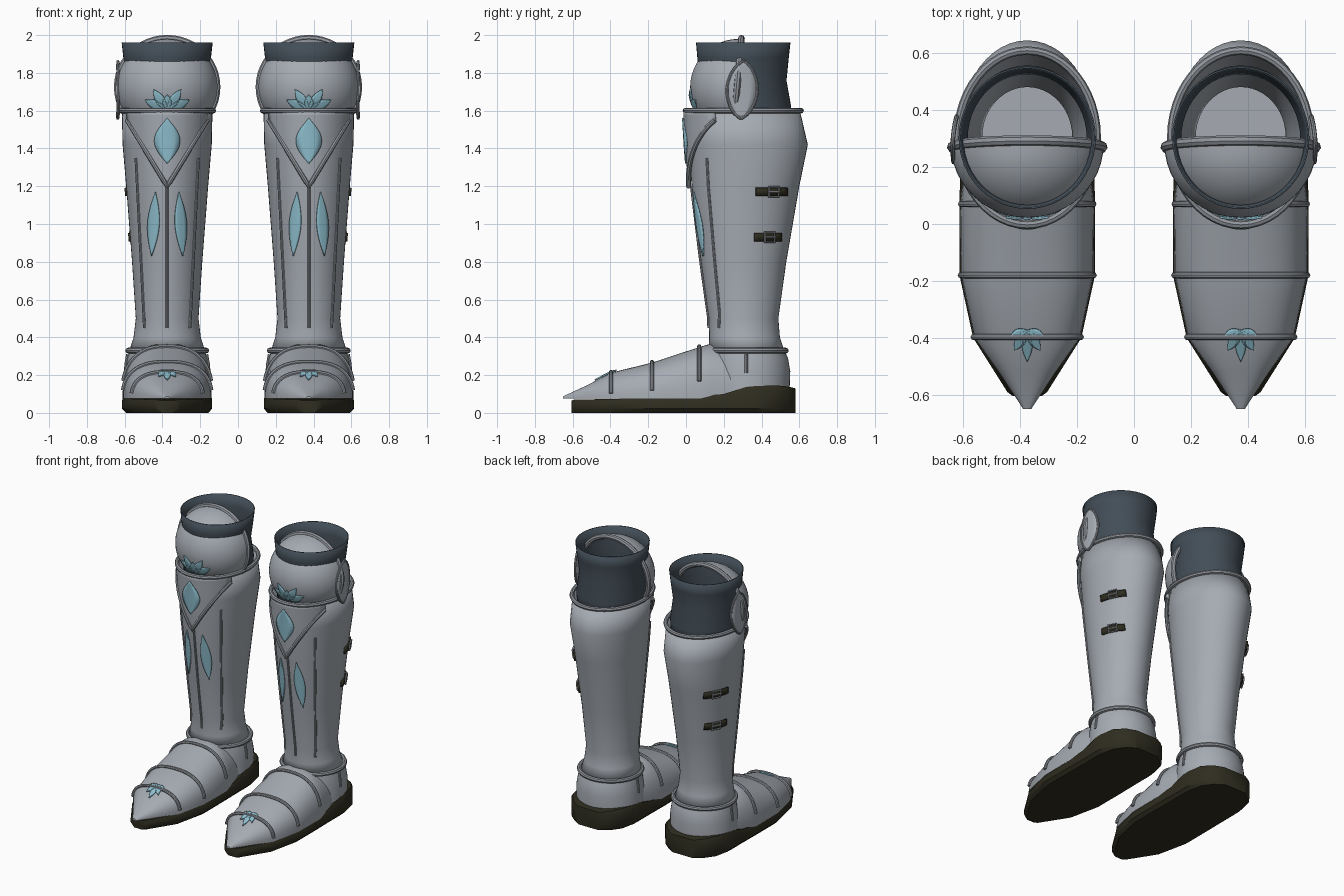
import bpy, bmesh, math
from mathutils import Vector
from math import sin, cos, pi, sqrt, radians

cube = bpy.data.objects.get("Cube")
if cube:
    bpy.data.objects.remove(cube, do_unlink=True)

LEG_X = 0.375  # distance of each boot from the middle


def material(name, r, g, b):
    m = bpy.data.materials.new(name)
    m.use_nodes = True
    m.diffuse_color = (r, g, b, 1)
    m.node_tree.nodes["Principled BSDF"].inputs["Base Color"].default_value = (r, g, b, 1)
    return m


STEEL = material("steel", 0.38, 0.41, 0.45)
TRIM = material("steel trim", 0.29, 0.31, 0.34)
LINER = material("dark slate lining", 0.055, 0.075, 0.095)
LEATHER = material("dark leather", 0.028, 0.026, 0.014)
BLUE = material("pale blue inlay", 0.27, 0.52, 0.62)


def finish(name, bm, mat, thick=0, offset=-1):
    """Shift a part onto its leg and mirror it to the other one."""
    bmesh.ops.recalc_face_normals(bm, faces=bm.faces)
    bmesh.ops.translate(bm, verts=bm.verts, vec=(LEG_X, 0, 0))
    me = bpy.data.meshes.new(name)
    bm.to_mesh(me)
    bm.free()
    me.materials.append(mat)
    me.shade_smooth()
    me.set_sharp_from_angle(angle=radians(38))
    ob = bpy.data.objects.new(name, me)
    bpy.context.collection.objects.link(ob)
    if thick:
        s = ob.modifiers.new("thickness", "SOLIDIFY")
        s.thickness, s.offset = thick, offset
    m = ob.modifiers.new("other leg", "MIRROR")
    m.use_mirror_merge = False
    return ob


def loft(name, rings, mat, cyclic=True, caps=(False, False), thick=0, offset=-1):
    bm = bmesh.new()
    rows = [[bm.verts.new(p) for p in ring] for ring in rings]
    n = len(rows[0])
    for a, b in zip(rows, rows[1:]):
        for i in range(n if cyclic else n - 1):
            j = (i + 1) % n
            bm.faces.new((a[i], a[j], b[j], b[i]))
    for cap, row in zip(caps, (rows[0], rows[-1])):
        if cap:
            bm.faces.new(row)
    bmesh.ops.remove_doubles(bm, verts=bm.verts, dist=1e-5)
    return finish(name, bm, mat, thick, offset)


def tube(name, pts, r, mat=TRIM, cyclic=False):
    cu = bpy.data.curves.new(name, "CURVE")
    cu.dimensions, cu.bevel_depth, cu.bevel_resolution = "3D", r, 2
    cu.use_fill_caps = True
    sp = cu.splines.new("POLY")
    sp.points.add(len(pts) - 1)
    for q, p in zip(sp.points, pts):
        q.co = (*p, 1)
    sp.use_cyclic_u = cyclic
    tmp = bpy.data.objects.new(name, cu)
    me = tmp.to_mesh()
    bm = bmesh.new()
    bm.from_mesh(me)
    tmp.to_mesh_clear()
    bpy.data.objects.remove(tmp)
    bpy.data.curves.remove(cu)
    return finish(name, bm, mat)


def oval(z, cy, rx, ry, n=48):
    return [(rx * cos(2 * pi * i / n), cy + ry * sin(2 * pi * i / n), z) for i in range(n)]


def lerp_table(table, key):
    for a, b in zip(table, table[1:]):
        if key <= b[0]:
            break
    t = (key - a[0]) / (b[0] - a[0])
    return [p + (q - p) * t for p, q in zip(a, b)][1:]


# Surfaces that the decorations follow
SHIN = [(.33, .32, .2, .2), (.4, .31, .178, .187), (.5, .305, .166, .184), (.8, .305, .186, .226),
        (1.2, .315, .217, .285), (1.42, .329, .236, .316), (1.6, .303, .24, .3)]
FOOT = [(-.65, .014, .088), (-.52, .1, .148), (-.4, .185, .212), (-.18, .232, .266),
        (.07, .235, .348), (.13, .228, .366), (.2, .215, .34), (.3, .2, .33)]
FOOT_Z, POW = .075, .8


def on_shin(x, z, off=0.0):
    cy, rx, ry = lerp_table(SHIN, z)
    return Vector((x, cy - ry * sqrt(max(0, 1 - (x / rx) ** 2)) - off, z))


def on_shin_side(y, z, off=0.0):
    cy, rx, ry = lerp_table(SHIN, z)
    return Vector((rx * sqrt(1 - ((y - cy) / ry) ** 2) + off, y, z))


def on_knee(x, z, off=0.0):
    d = max(0, 1 - (x / .268) ** 2 - ((z - 1.725) / .255) ** 2)
    return Vector((x, .28 - .258 * sqrt(d) - off, z))


def on_foot(x, y, off=0.0):
    w, h = lerp_table(FOOT, y)
    c = min(1, abs(x) / w) ** (1 / POW)
    return Vector((x, y, FOOT_Z + (h - FOOT_Z) * (1 - c * c) ** (POW / 2) + off))


def on_wing(y, z, off=0.0):
    return Vector((.262 - 1.2 * (y - .27) ** 2 + off, y, z))


def leaf(name, p0, p1, half, surf, off=.006, mat=BLUE, power=1.0, n=14):
    """Leaf-shaped plate from tip p0 to tip p1 lying on a surface."""
    p0, p1 = Vector(p0), Vector(p1)
    d = (p1 - p0).normalized()
    side = Vector((-d.y, d.x))
    rows = []
    for i in range(n + 1):
        t = i / n
        w = half * max(.01, sin(pi * t)) ** power
        rows.append([surf(*(p0.lerp(p1, t) + side * w * k), off) for k in (-1, -.5, 0, .5, 1)])
    loft(name, rows, mat, cyclic=False, thick=.008, offset=0)
    return [r[0] for r in rows] + [r[-1] for r in reversed(rows)]


# Shin guard, lining and rolled rims
loft("shin_guard", [oval(*s) for s in SHIN], STEEL, thick=.008)
loft("lining", [oval(1.5, .31, .22, .24), oval(1.62, .312, .226, .245), oval(1.76, .3, .215, .232),
                oval(1.88, .302, .232, .242), oval(1.96, .303, .241, .25)], LINER, thick=.006)
tube("top_rim", oval(1.6, .303, .244, .306), .015, cyclic=True)
tube("ankle_rim", oval(.33, .325, .207, .204), .015, cyclic=True)

# Knee dome with its arched rim and outer wing
dome = []
for i in range(13):
    a = pi / 2 * i / 12
    r = max(cos(a), .002)
    dome.append([(.268 * r * cos(t * pi / 24), .28 - .258 * sin(a), 1.725 + .255 * r * sin(t * pi / 24))
                 for t in range(48)])
loft("knee_dome", dome, STEEL, caps=(False, True))
tube("knee_rim", [(.264 * cos(t * pi / 24), .27 + .09 * .26 * sin(t * pi / 24), 1.725 + .258 * sin(t * pi / 24))
                  for t in range(48)], .018, cyclic=True)
edge = leaf("knee_wing", (.29, 1.56), (.305, 1.86), .08, on_wing, 0, STEEL, .6)
tube("knee_wing_rim", edge, .008, cyclic=True)

# Pointed shield plate at the top of the shin
SHIELD_X = .212


def shield_half(z):
    return SHIELD_X * min(1, max(.01, (z - 1.2) / .35))


loft("shield_plate", [[on_shin(shield_half(z) * k / 10, z, .012) for k in range(-10, 11)]
                      for z in [1.2 + .4 * i / 16 for i in range(17)]], STEEL, cyclic=False, thick=.012, offset=0)
vee = [on_shin(SHIELD_X * k / 16, 1.2 + .35 * abs(k) / 16, .016) for k in range(-16, 17)]
tube("shield_trim", vee, .013)

# Raised ridges down the shin
for label, x0, x1, top in (("middle", 0, 0, 1.2), ("inner", -.165, -.12, 1.35), ("outer", .165, .12, 1.35)):
    tube(label + "_shin_ridge", [on_shin(x0 + (x1 - x0) * i / 12, top + (.45 - top) * i / 12, .001)
                                 for i in range(13)], .008)

# Blue inlays on the shin
leaf("shield_inlay", (0, 1.32), (0, 1.56), .068, on_shin, .022)
for s in (-1, 1):
    leaf("shin_inlay", (s * .082, .83), (s * .062, 1.17), .031, on_shin, .006)

# Fans of petals on the knee and toe
for deg, knee_len, toe_len in ((-64, .13, .07), (-33, .135, .085), (0, .085, .11), (33, .135, .085), (64, .13, .07)):
    u, v = sin(radians(deg)), cos(radians(deg))
    leaf("knee_petal", (0, 1.6), (u * knee_len, 1.6 + v * knee_len), .024, on_knee, .008)
    leaf("toe_petal", (0, -.372), (u * toe_len, -.372 - v * toe_len), .018, on_foot, .006)


# Pointed foot plate and heel cup
def foot_section(y, grow=0.0, start=0.0, n=28):
    w, h = lerp_table(FOOT, y)
    pts = []
    for i in range(n + 1):
        a = start + (pi - 2 * start) * i / n
        c, s = cos(a), max(0, sin(a))
        pts.append(((w + grow) * math.copysign(abs(c) ** POW, c), y, FOOT_Z + (h + grow - FOOT_Z) * s ** POW))
    return pts


loft("foot_plate", [foot_section(f[0]) for f in FOOT], STEEL, caps=(True, True))
loft("heel_cup", [oval(.17, .32, .185, .185), oval(.11, .33, .225, .218), oval(.22, .33, .221, .222),
                  oval(.29, .328, .21, .212), oval(.34, .322, .196, .196)], STEEL, caps=(True, False))
for y, start in ((.07, .26), (-.18, .16), (-.397, .14)):
    tube("foot_band", foot_section(y, .004, start), .011)
for s in (-1, 1):
    tube("heel_stud", [(s * .221, .32, .21), (s * .217, .32, .26), (s * .208, .32, .31)], .009)

# Leather sole with raised heel
SOLE = [(-.605, .05, .066), (-.59, .07, .07), (-.4, .19, .074), (-.18, .238, .078), (.05, .238, .088),
        (.2, .236, .1), (.32, .236, .138), (.37, .234, .142), (.47, .212, .146), (.54, .16, .14), (.58, .1, .13)]
loft("sole", [[(w, y, .022), (w, y, top - .02), (w - .012, y, top), (.012 - w, y, top),
               (-w, y, top - .02), (-w, y, .022), (.02 - w, y, 0), (w - .02, y, 0)]
              for y, w, top in SOLE], LEATHER, caps=(True, True))

# Straps and buckles on the outer side
for y0, y1, z in ((.37, .535, 1.17), (.36, .505, .93)):
    ys = [y0 + (y1 - y0) * i / 8 for i in range(9)]
    loft("strap", [[on_shin_side(y, z + dz, .008) for dz in (-.022, .022)] for y in ys],
         LEATHER, cyclic=False, thick=.012, offset=0)
    mid = y0 + (y1 - y0) * .58
    tube("buckle_frame", [on_shin_side(mid + a * .026, z + b * .026, .018)
                          for a, b in ((-1, -1), (1, -1), (1, 1), (-1, 1))], .006, cyclic=True)
    tube("buckle_pin", [on_shin_side(mid - .03, z, .02), on_shin_side(mid + .03, z, .02)], .006)
